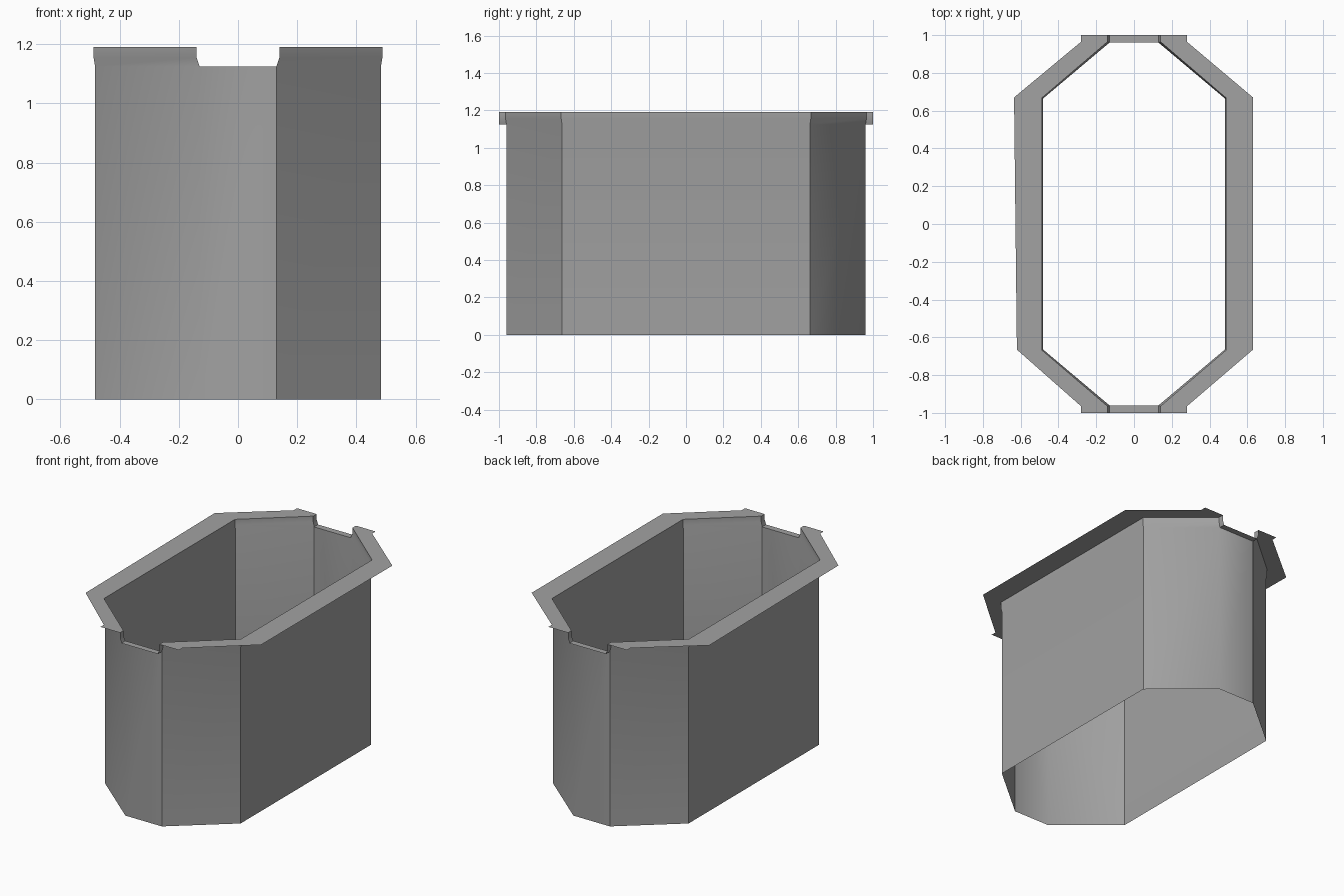
import bpy
import bmesh

cube = bpy.data.objects.get("Cube")
if cube:
    bpy.data.objects.remove(cube, do_unlink=True)

GREY = (0.36, 0.36, 0.36, 1)
mat = bpy.data.materials.new("plain grey")
mat.use_nodes = True
mat.diffuse_color = GREY
mat.node_tree.nodes["Principled BSDF"].inputs["Base Color"].default_value = GREY

RIM, NOTCH, FLARE = 1.19, 1.125, 1.155


def plan(end_x, end_y, side_x, side_y):
    """Eight corners of the elongated octagon, anticlockwise from the front end."""
    half = [(-end_x, -end_y), (end_x, -end_y), (side_x, -side_y), (side_x, side_y)]
    return half + [(-x, -y) for x, y in half]


def finish(name, bm, is_sharp):
    for e in bm.edges:
        e.smooth = not is_sharp(e)
    for f in bm.faces:
        f.smooth = True
    mesh = bpy.data.meshes.new(name)
    bm.to_mesh(mesh)
    bm.free()
    mesh.materials.append(mat)
    obj = bpy.data.objects.new(name, mesh)
    bpy.context.collection.objects.link(obj)
    return obj


# Thin open tube, flared slightly at the rim and notched at both ends
lower = plan(0.13, 0.96, 0.483, 0.663)
upper = plan(0.14, 0.965, 0.488, 0.667)
bm = bmesh.new()
rings = [[bm.verts.new((x, y, z)) for x, y in pts]
         for pts, z in ((lower, 0), (lower, NOTCH), (upper, FLARE), (upper, RIM))]
for level in range(3):
    for i in range(8):
        if level and i % 4 == 0:
            continue  # notch above each end wall
        j = (i + 1) % 8
        a, b = rings[level], rings[level + 1]
        bm.faces.new((a[i], a[j], b[j], b[i]))


def wall_sharp(e):
    a, b = (v.co for v in e.verts)
    upright = abs(a.z - b.z) > 0.01
    softened = abs(a.x) < 0.2 and a.x * a.y > 0
    return upright and not softened


finish("tub_wall", bm, wall_sharp)

# Flat rim flange, one half on each side of the notches
for name, s, front, back in (("left_flange", 1, 0.63, 0.63),
                             ("right_flange", -1, 0.62, 0.635)):
    bm = bmesh.new()
    inner = [(0.14, -1), (0.14, -0.965), (0.488, -0.667),
             (0.488, 0.667), (0.14, 0.965), (0.14, 1)]
    outer = [(0.28, -1), (0.28, -0.965), (front, -0.665),
             (back, 0.67), (0.28, 0.965), (0.28, 1)]
    a, b = ([bm.verts.new((s * x, y, RIM)) for x, y in pts] for pts in (inner, outer))
    for i in range(5):
        quad = (a[i], b[i], b[i + 1], a[i + 1])
        bm.faces.new(quad if s > 0 else quad[::-1])
    finish(name, bm, lambda e: False)

# Notch lining: flat lip with a cheek rising to the flange on each side
for name, s in (("front_notch_lining", -1), ("back_notch_lining", 1)):
    bm = bmesh.new()
    section = [(-0.14, RIM), (-0.14, FLARE), (-0.13, NOTCH),
               (0.13, NOTCH), (0.14, FLARE), (0.14, RIM)]
    a = [bm.verts.new((x, s * (0.96 if z == NOTCH else 0.965), z)) for x, z in section]
    b = [bm.verts.new((x, s, z)) for x, z in section]
    for i in range(5):
        quad = (a[i], a[i + 1], b[i + 1], b[i])
        bm.faces.new(quad if s > 0 else quad[::-1])
    finish(name, bm, lambda e: all(v.co.z == e.verts[0].co.z and v.co.z < FLARE - 0.01
                                   for v in e.verts))
